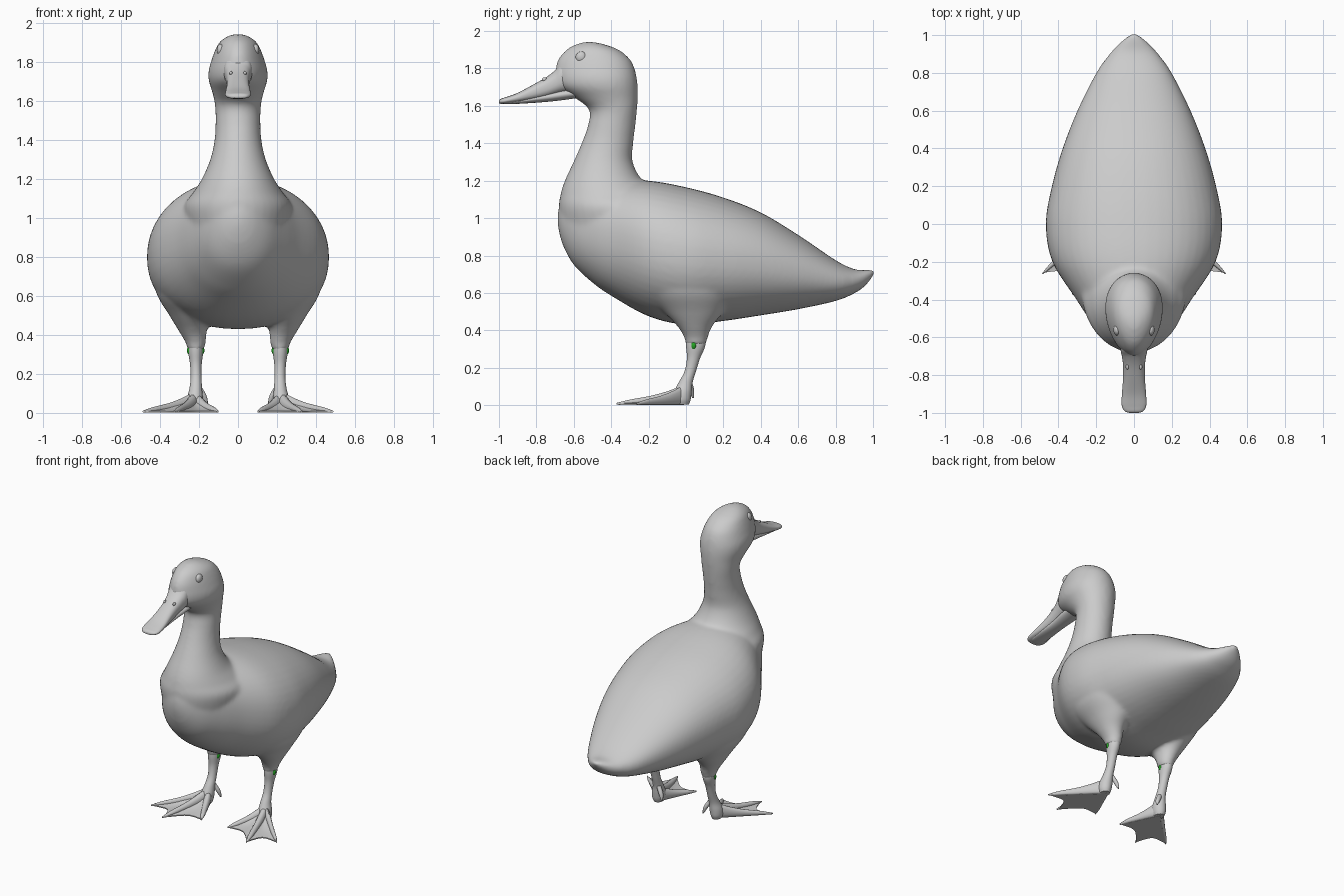
import bpy, bmesh
from math import sin, cos, pi, radians
from mathutils import Vector, Matrix

if "Cube" in bpy.data.objects:
    bpy.data.objects.remove(bpy.data.objects["Cube"])


def spline(keys, steps=6):
    """Catmull-Rom interpolation through tuples."""
    out = []
    for i in range(len(keys) - 1):
        p0, p1 = keys[max(i - 1, 0)], keys[i]
        p2, p3 = keys[i + 1], keys[min(i + 2, len(keys) - 1)]
        for s in range(steps):
            t = s / steps
            out.append([0.5 * (2 * b + (c - a) * t + (2 * a - 5 * b + 4 * c - d) * t * t
                               + (3 * b - a - 3 * c + d) * t ** 3)
                        for a, b, c, d in zip(p0, p1, p2, p3)])
    return out + [list(keys[-1])]


def skin(bm, rings):
    """Closed skin over rings of equal point count."""
    vs = [[bm.verts.new(p) for p in r] for r in rings]
    n = len(vs[0])
    for a, b in zip(vs, vs[1:]):
        for i in range(n):
            bm.faces.new((a[i], a[(i + 1) % n], b[(i + 1) % n], b[i]))
    bm.faces.new(vs[0][::-1])
    bm.faces.new(vs[-1])


def loft_y(bm, keys, n=32, power=1.0):
    """Keys (y, top, bottom, half width, centre x): upright sections along y."""
    rings = []
    for y, top, bot, w, cx in spline(keys):
        ring = []
        for i in range(n):
            c, s = cos(2 * pi * i / n), sin(2 * pi * i / n)
            c = abs(c) ** power * (1 if c > 0 else -1)
            s = abs(s) ** power * (1 if s > 0 else -1)
            ring.append((cx + w * c, y, (top + bot) / 2 + (top - bot) / 2 * s))
        rings.append(ring)
    skin(bm, rings)


def loft_z(bm, keys, n=32, egg=0.0):
    """Keys (z, front y, back y, half width, centre x): level sections along z."""
    rings = []
    for z, f, b, w, cx in spline(keys):
        k = egg * min(max((z - 1.5) / 0.2, 0), 1)
        rings.append([(cx + w * cos(2 * pi * i / n) * (1 + k * sin(2 * pi * i / n)),
                       (f + b) / 2 + (b - f) / 2 * sin(2 * pi * i / n), z) for i in range(n)])
    skin(bm, rings)


def ball(bm, pos, size):
    m = Matrix.Translation(pos) @ Matrix.Diagonal((*size, 1))
    bmesh.ops.create_uvsphere(bm, u_segments=24, v_segments=16, radius=1, matrix=m)


def finish(bm, name, mirror=False, angle=50):
    bmesh.ops.recalc_face_normals(bm, faces=bm.faces)
    me = bpy.data.meshes.new(name)
    bm.to_mesh(me)
    bm.free()
    me.shade_smooth()
    me.set_sharp_from_angle(angle=radians(angle))
    ob = bpy.data.objects.new(name, me)
    bpy.context.collection.objects.link(ob)
    if mirror:
        ob.modifiers.new("mirror", 'MIRROR')
    return ob


# body, neck, head and thighs, fused into one smooth skin
bm = bmesh.new()
loft_y(bm, [(1.01, .725, .705, .015, 0), (.96, .723, .64, .075, 0), (.9, .727, .598, .13, 0),
            (.8, .775, .557, .2, 0), (.6, .91, .513, .3, 0), (.4, 1.03, .48, .378, 0),
            (.2, 1.11, .45, .435, 0), (0, 1.165, .43, .467, 0), (-.2, 1.2, .475, .432, 0),
            (-.4, 1.2, .585, .305, 0), (-.5, 1.19, .655, .24, 0), (-.6, 1.15, .75, .165, 0),
            (-.66, 1.1, .86, .09, 0), (-.686, 1.03, .96, .025, 0)], 48, .93)
loft_z(bm, [(.9, -.66, 0, .25, 0), (1.05, -.68, 0, .28, 0), (1.13, -.67, -.12, .23, 0),
            (1.2, -.648, -.23, .185, 0), (1.3, -.602, -.285, .142, 0), (1.4, -.558, -.282, .12, 0),
            (1.5, -.523, -.27, .115, 0), (1.58, -.518, -.262, .118, 0), (1.64, -.59, -.258, .13, 0),
            (1.7, -.68, -.258, .148, 0), (1.75, -.7, -.263, .15, 0), (1.8, -.697, -.275, .137, 0),
            (1.85, -.682, -.3, .12, 0), (1.9, -.64, -.36, .095, 0), (1.93, -.585, -.44, .055, 0),
            (1.942, -.54, -.5, .02, 0)], 40, .16)
for s in (-1, 1):
    loft_z(bm, [(.32, -.002, .105, .041, .217 * s), (.36, -.01, .117, .052, .217 * s),
                (.42, -.045, .14, .072, .232 * s), (.5, -.12, .2, .107, .245 * s),
                (.62, -.23, .27, .165, .255 * s), (.75, -.25, .27, .16, .25 * s)])
body = finish(bm, "body")
mod = body.modifiers.new("fuse", 'REMESH')
mod.mode = 'VOXEL'
mod.voxel_size = .013
mod.use_smooth_shade = True
mod = body.modifiers.new("soften", 'SMOOTH')
mod.factor = .5
mod.iterations = 9

# upper and lower bill
bm = bmesh.new()
loft_y(bm, [(-.58, 1.86, 1.68, .075, 0), (-.66, 1.832, 1.67, .072, 0), (-.7, 1.79, 1.66, .064, 0),
            (-.75, 1.752, 1.645, .058, 0), (-.82, 1.712, 1.63, .058, 0), (-.9, 1.67, 1.618, .064, 0),
            (-.96, 1.648, 1.612, .065, 0), (-.99, 1.638, 1.611, .05, 0),
            (-1.0, 1.628, 1.615, .025, 0)], 32, .8)
finish(bm, "upper_bill")
bm = bmesh.new()
loft_y(bm, [(-.56, 1.7, 1.645, .06, 0), (-.65, 1.69, 1.632, .056, 0), (-.75, 1.67, 1.621, .048, 0),
            (-.88, 1.64, 1.612, .048, 0), (-.96, 1.625, 1.609, .042, 0),
            (-.98, 1.62, 1.612, .02, 0)], 24)
finish(bm, "lower_bill")

# eyes and nostrils
bm = bmesh.new()
ball(bm, (.089, -.56, 1.86), (.02, .03, .031))
finish(bm, "eye", True)
bm = bmesh.new()
ball(bm, (.036, -.757, 1.742), (.008, .014, .01))
finish(bm, "nostril", True)

# shanks with three front toes and a small hind toe
bm = bmesh.new()
loft_z(bm, [(.4, .0, .1, .035, .217), (.32, .0, .103, .039, .217), (.25, .005, .075, .03, .216),
            (.18, -.008, .053, .028, .215), (.12, -.04, .035, .033, .217),
            (.07, -.065, .03, .042, .222), (.03, -.07, .025, .04, .225),
            (.004, -.06, .015, .03, .225)], 24)
ankle = Vector((.22, -.01, 0))
tips = [Vector((.485, -.265, 0)), Vector((.325, -.372, 0)), Vector((.103, -.26, 0))]
for tip in tips:
    keys = []
    for t, top, w in ((0, .11, .028), (.25, .075, .026), (.5, .05, .021), (.8, .03, .016), (1, .012, .004)):
        p = ankle.lerp(tip, t)
        keys.append((p.y, top, .002, w, p.x))
    loft_y(bm, keys, 14)
loft_z(bm, [(.13, .005, .03, .016, .2), (.09, .012, .042, .016, .178),
            (.06, .022, .044, .011, .166), (.038, .034, .042, .003, .16)], 12)
finish(bm, "leg", True)

# webbing: wedge profiles swept across the toes, scalloped between them
bm = bmesh.new()
rings = []
for a, b in zip(tips, tips[1:]):
    for i in range(13):
        u = i / 12
        if i == 0 and rings:
            continue
        edge = ankle + (a.lerp(b, u) - ankle) * (.97 - .17 * sin(pi * u))
        dip = .6 * sin(pi * u)
        ring = [ankle + Vector((0, 0, .002)), edge + Vector((0, 0, .002))]
        for r in (1, .8, .6, .4, .2, 0):
            h = .009 + .085 * (1 - r) ** 1.6 * (1 - dip * r)
            ring.append(ankle.lerp(edge, r) + (edge - ankle).normalized() * .004 * (1 - r)
                        + Vector((0, 0, h)))
        rings.append(ring)
skin(bm, rings)
finish(bm, "foot_web", True, 35)

# green patches showing through the upper shanks
bm = bmesh.new()
ball(bm, (.217, .042, .32), (.045, .022, .035))
patch = finish(bm, "leg_patch", True)
green = bpy.data.materials.new("green")
green.diffuse_color = (.02, .4, .02, 1)
green.use_nodes = True
green.node_tree.nodes["Principled BSDF"].inputs["Base Color"].default_value = green.diffuse_color
patch.data.materials.append(green)
